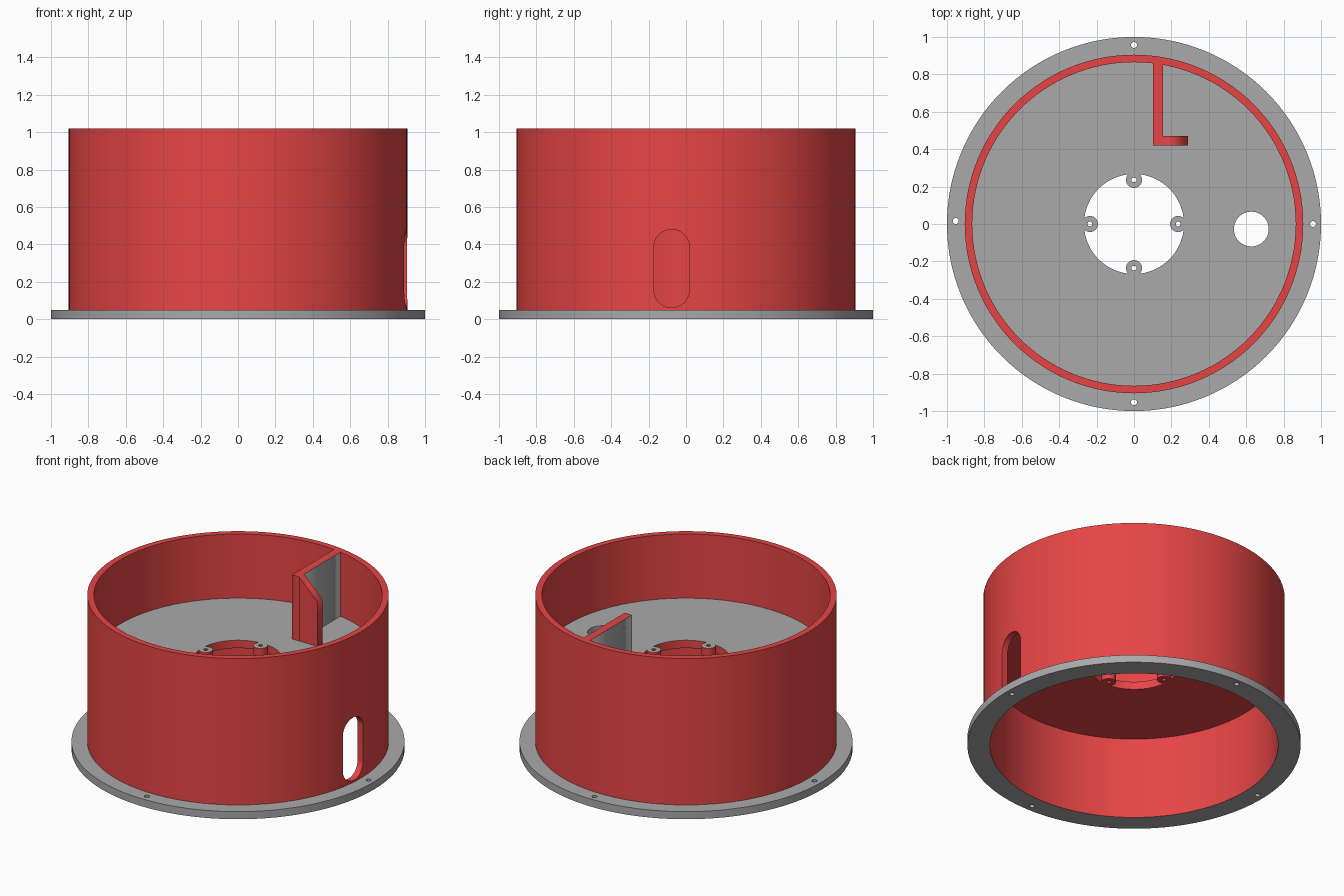
import bpy, bmesh, math
from math import cos, sin, pi
from mathutils import Matrix

if "Cube" in bpy.data.objects:
    bpy.data.objects.remove(bpy.data.objects["Cube"])

RED = bpy.data.materials.new("red")
RED.diffuse_color = (0.8, 0.06, 0.06, 1)
RED.use_nodes = True
RED.node_tree.nodes["Principled BSDF"].inputs["Base Color"].default_value = RED.diffuse_color
GREY = bpy.data.materials.new("grey")
GREY.diffuse_color = (0.4, 0.4, 0.41, 1)
GREY.use_nodes = True
GREY.node_tree.nodes["Principled BSDF"].inputs["Base Color"].default_value = GREY.diffuse_color
R_IN, R_OUT, TOP, FLOOR = 0.865, 0.905, 1.02, 0.595


def arc(r, a0, a1, n, cx=0.0, cy=0.0):
    return [(cx + r * cos(a0 + (a1 - a0) * i / n), cy + r * sin(a0 + (a1 - a0) * i / n))
            for i in range(n + 1)]


def circle(r, cx=0.0, cy=0.0, n=24):
    return arc(r, 0, 2 * pi, n, cx, cy)[:-1]


def prism(name, outlines, z0, z1, is_red, matrix=Matrix()):
    """Extrude a flat outline with holes; is_red(face) picks the face colour."""
    cu = bpy.data.curves.new(name, 'CURVE')
    cu.dimensions, cu.fill_mode, cu.extrude = '2D', 'BOTH', (z1 - z0) / 2
    for pts in outlines:
        s = cu.splines.new('POLY')
        s.points.add(len(pts) - 1)
        for p, (x, y) in zip(s.points, pts):
            p.co = (x, y, 0, 1)
        s.use_cyclic_u = True
    tmp = bpy.data.objects.new(name + "_curve", cu)
    bpy.context.collection.objects.link(tmp)
    deps = bpy.context.evaluated_depsgraph_get()
    me = bpy.data.meshes.new_from_object(tmp.evaluated_get(deps))
    bpy.data.objects.remove(tmp)
    me.materials.clear()
    me.materials.append(GREY)
    me.materials.append(RED)
    bm = bmesh.new()
    bm.from_mesh(me)
    bmesh.ops.remove_doubles(bm, verts=bm.verts, dist=1e-5)
    bmesh.ops.transform(bm, verts=bm.verts,
                        matrix=matrix @ Matrix.Translation((0, 0, (z0 + z1) / 2)))
    bmesh.ops.recalc_face_normals(bm, faces=bm.faces)
    for f in bm.faces:
        f.material_index = int(is_red(f))
    bm.to_mesh(me)
    bm.free()
    ob = bpy.data.objects.new(name, me)
    bpy.context.collection.objects.link(ob)
    return ob


def all_red(f):
    return True


# mounting flange with four screw holes
screws = [(0, 0.957), (0, -0.953), (-0.953, 0.016), (0.957, 0)]
flange = prism("flange", [circle(1, n=128), circle(R_IN, n=128)]
               + [circle(0.016, x, y, 16) for x, y in screws], 0, 0.05,
               lambda f: abs(f.normal.z) < 0.5 and f.calc_center_median().xy.length < 0.88)

# cylindrical wall with a rounded slot on the right side
wall = prism("wall", [circle(R_OUT, n=128), circle(R_IN, n=128)], 0.05, TOP, all_red)
slot = arc(0.095, 0, pi, 24, -0.077, 0.385) + arc(0.095, pi, 2 * pi, 24, -0.077, 0.157)
yz_to_x = Matrix(((0, 0, 1, 0), (1, 0, 0, 0), (0, 1, 0, 0), (0, 0, 0, 1)))
cutter = prism("slot_cutter", [slot], 0.7, 1.1, all_red, yz_to_x)
cutter.hide_render = True
mod = wall.modifiers.new("slot", 'BOOLEAN')
mod.operation, mod.solver, mod.object = 'DIFFERENCE', 'EXACT', cutter
bpy.context.view_layer.objects.active = wall
bpy.ops.object.modifier_apply(modifier=mod.name)
bpy.data.objects.remove(cutter)

# raised floor: central opening with four screw bosses, plus a cable hole
R, C, B = 0.267, 0.236, 0.043
t = math.acos((R * R + C * C - B * B) / (2 * R * C))
b = math.atan2(R * sin(t), R * cos(t) - C)
opening, boss_holes = [], []
for k in range(4):
    a = k * pi / 2
    cx, cy = C * cos(a), C * sin(a)
    opening += arc(B, a + 2 * pi - b, a + b, 20, cx, cy)
    opening += arc(R, a + t, a + pi / 2 - t, 24)[1:-1]
    boss_holes.append(circle(0.013, cx, cy, 16))
floor = prism("floor", [circle(R_IN + 0.004, n=128), opening, circle(0.093, 0.627, -0.027, 48)]
              + boss_holes, FLOOR - 0.052, FLOOR,
              lambda f: f.normal.z < 0.5 and not
              (abs(f.normal.z) < 0.5 and 0.5 < f.calc_center_median().x < 0.75))

# upright partition and its sloped-top return
prism("partition", [[(0.102, 0.42), (0.155, 0.42), (0.155, 0.868), (0.102, 0.868)]],
      FLOOR, TOP, lambda f: abs(f.normal.x) < 0.5)
xz_to_y = Matrix(((1, 0, 0, 0), (0, 0, 1, 0), (0, 1, 0, 0), (0, 0, 0, 1)))
prism("partition_return", [[(0.155, FLOOR), (0.29, FLOOR), (0.29, 0.885), (0.155, TOP)]],
      0.42, 0.47, all_red, xz_to_y)

# smooth the round parts, keeping edges sharp
for ob in (flange, wall, floor):
    ob.select_set(True)
bpy.ops.object.shade_smooth_by_angle(angle=math.radians(30))
